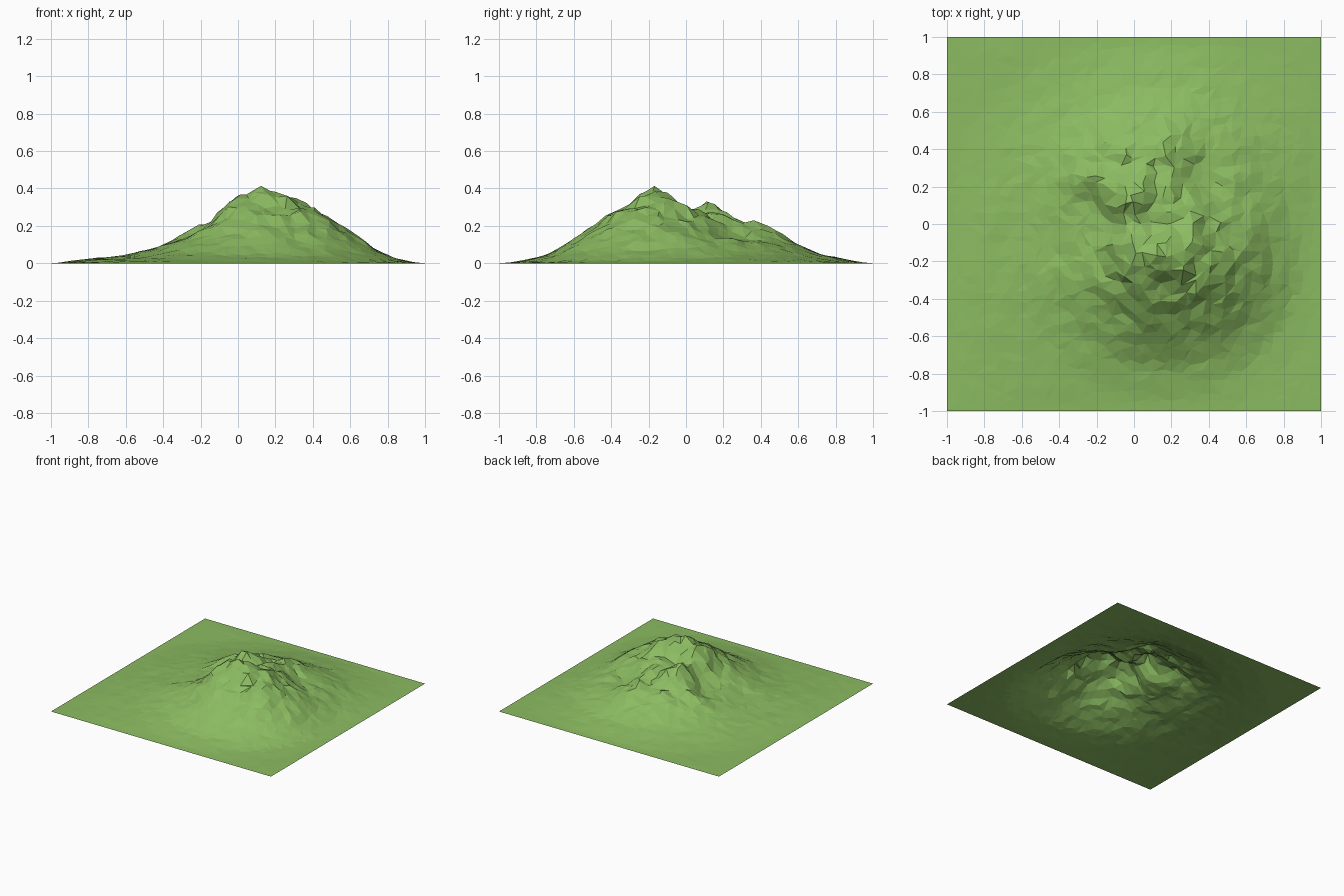
import bpy, bmesh, math, random
from mathutils import Vector, noise

cube = bpy.data.objects.get("Cube")
if cube:
    bpy.data.objects.remove(cube)

random.seed(7)
CELLS = 38
STEP = 0.15
SUMMIT = Vector((0.13, -0.17))

# Slope heights from the summit outwards, one sample per STEP
NORTH = [.42, .33, .27, .22, .18, .11, .045, .015, 0]
EAST = [.42, .34, .275, .185, .075, .01, 0]
SOUTH = [.42, .31, .21, .11, .035, .008, 0]
WEST = [.42, .36, .19, .115, .07, .04, .025, .01, 0]

# Ridges, knolls and gullies: x, y, radius, height
FEATURES = [
    (-.03, .13, .10, .11),     # second peak
    (-.24, .23, .11, .035),    # northwest ridge
    (.10, .02, .11, -.06),     # saddle
    (-.16, .02, .12, -.04),    # west gully
    (.16, .38, .09, .03),      # north ridge
    (.36, .28, .13, -.05),     # north hollow
    (.45, .12, .15, -.04),     # northeast hollow
    (-.10, .44, .09, .025),    # northwest knoll
    (.32, -.10, .09, .03),     # east shoulder
]


def sample(slope, d):
    i = int(d / STEP)
    if i >= len(slope) - 1:
        return 0
    t = d / STEP - i
    return slope[i] * (1 - t) + slope[i + 1] * t


def height(p):
    # Blend the two slopes nearest to this direction
    off = p - SUMMIT
    d = max(off.length, 1e-6)
    east_west = sample(EAST if off.x > 0 else WEST, d)
    north_south = sample(NORTH if off.y > 0 else SOUTH, d)
    z = (east_west * off.x ** 2 + north_south * off.y ** 2) / d ** 2
    for x, y, r, h in FEATURES:
        z += h * math.exp(-(p - Vector((x, y))).length_squared / r ** 2)
    # Rocky detail grows with height and dies out at the border
    q = Vector((p.x, p.y, 0.37))
    rough = min(1, max(0, z) / 0.25) * min(1, d / 0.1)
    z += rough * (0.018 * noise.noise(q * 5) + 0.04 * noise.noise(q * 14))
    z += 0.005 * abs(noise.noise(q * 6))
    border = 1 - max(abs(p.x), abs(p.y))
    return max(0, z) * min(1, max(0, border) / 0.12)


# Terrain sheet: jittered grid, raised, then split into triangles
bm = bmesh.new()
bmesh.ops.create_grid(bm, x_segments=CELLS, y_segments=CELLS, size=1)
jitter = 0.36 * 2 / CELLS
for v in bm.verts:
    if max(abs(v.co.x), abs(v.co.y)) < 0.99:
        v.co.x += random.uniform(-jitter, jitter)
        v.co.y += random.uniform(-jitter, jitter)
    v.co.z = height(v.co.xy)
bmesh.ops.triangulate(bm, faces=bm.faces[:], quad_method='SHORT_EDGE')

mesh = bpy.data.meshes.new("mountain_terrain")
bm.to_mesh(mesh)
bm.free()
terrain = bpy.data.objects.new("mountain_terrain", mesh)
bpy.context.collection.objects.link(terrain)

# Grass colour
grass = bpy.data.materials.new("grass_green")
grass.use_nodes = True
colour = (0.26, 0.5, 0.12, 1)
grass.diffuse_color = colour
for node in grass.node_tree.nodes:
    if node.type == 'BSDF_PRINCIPLED':
        node.inputs["Base Color"].default_value = colour
        node.inputs["Roughness"].default_value = 0.9
mesh.materials.append(grass)
